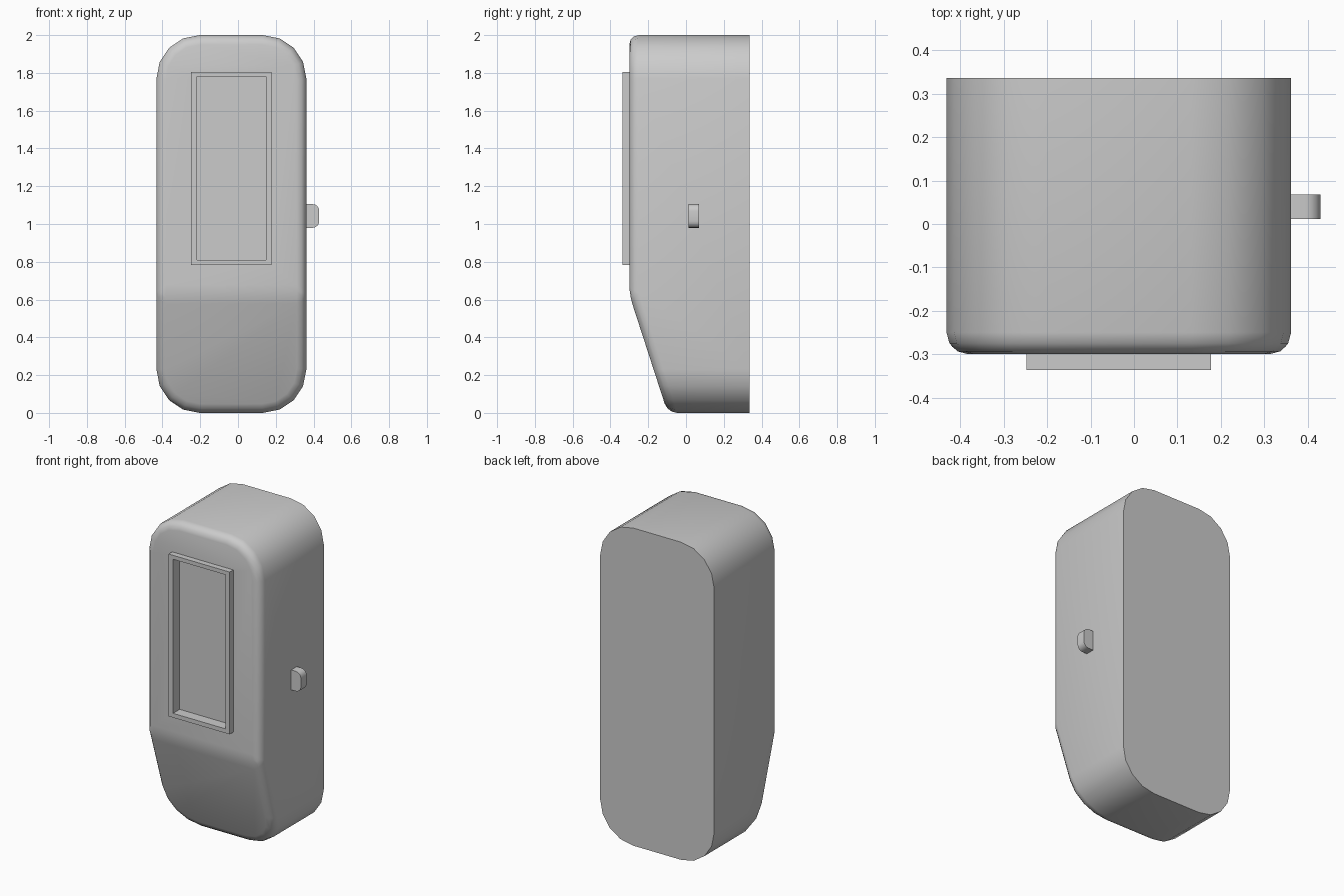
import bpy, bmesh, math
from mathutils import Vector

if "Cube" in bpy.data.objects:
    bpy.data.objects.remove(bpy.data.objects["Cube"], do_unlink=True)

grey = bpy.data.materials.new("plain_grey")
grey.use_nodes = True
colour = (0.6, 0.6, 0.6, 1)
grey.diffuse_color = colour
grey.node_tree.nodes["Principled BSDF"].inputs["Base Color"].default_value = colour


def finish(name, bm, smooth=True):
    bmesh.ops.recalc_face_normals(bm, faces=bm.faces[:])
    mesh = bpy.data.meshes.new(name)
    bm.to_mesh(mesh)
    bm.free()
    mesh.materials.append(grey)
    obj = bpy.data.objects.new(name, mesh)
    bpy.context.collection.objects.link(obj)
    bpy.ops.object.select_all(action='DESELECT')
    obj.select_set(True)
    bpy.context.view_layer.objects.active = obj
    if smooth:
        bpy.ops.object.shade_smooth_by_angle(angle=math.radians(35))
    return obj


def prism(points, offset):
    """Extrude a closed outline along an offset."""
    bm = bmesh.new()
    face = bm.faces.new([bm.verts.new(p) for p in points])
    ext = bmesh.ops.extrude_face_region(bm, geom=[face])["geom"]
    bmesh.ops.translate(bm, vec=offset, verts=[v for v in ext if isinstance(v, bmesh.types.BMVert)])
    bmesh.ops.recalc_face_normals(bm, faces=bm.faces[:])
    return bm


def direction(edge):
    return (edge.verts[1].co - edge.verts[0].co).normalized()


def box(x0, x1, y0, y1, z0, z1):
    return prism([(x0, y0, z0), (x1, y0, z0), (x1, y0, z1), (x0, y0, z1)], (0, y1 - y0, 0))


# Body: side profile with a sloping chin, rounded corners, softened front rim
LEFT, RIGHT, BACK, FRONT = -0.432, 0.362, 0.337, -0.3
profile = [(BACK, 0), (-0.097, 0), (FRONT, 0.626), (FRONT, 2), (BACK, 2)]
bm = prism([(LEFT, y, z) for y, z in profile], (RIGHT - LEFT, 0, 0))
corners = [e for e in bm.edges if abs(direction(e).y) > 0.99]
bmesh.ops.bevel(bm, geom=corners, offset=0.23, segments=4, profile=0.5, affect='EDGES')
bm.normal_update()
front_faces = {f for f in bm.faces if f.normal.y < -0.5}
rim = [e for e in bm.edges if any(f in front_faces for f in e.link_faces)]
bmesh.ops.bevel(bm, geom=rim, offset=0.05, segments=3, profile=0.5, affect='EDGES')
body = finish("body", bm, smooth=False)

# Window recess cut into the body
cutter = finish("recess_cutter", box(-0.217, 0.148, -0.4, -0.27, 0.81, 1.78), smooth=False)
cutter.hide_render = True
cut = body.modifiers.new("recess", 'BOOLEAN')
cut.operation, cut.solver, cut.object = 'DIFFERENCE', 'EXACT', cutter
bpy.ops.object.select_all(action='DESELECT')
body.select_set(True)
bpy.context.view_layer.objects.active = body
bpy.ops.object.modifier_apply(modifier=cut.name)
bpy.data.objects.remove(cutter, do_unlink=True)
bpy.ops.object.shade_smooth_by_angle(angle=math.radians(35))

# Raised window frame
bm = bmesh.new()
loops = []
for y in (-0.336, FRONT):
    for x0, x1, z0, z1 in ((-0.248, 0.177, 0.783, 1.805), (-0.217, 0.148, 0.81, 1.78)):
        loops.append([bm.verts.new(p) for p in ((x0, y, z0), (x1, y, z0), (x1, y, z1), (x0, y, z1))])
for a, b in ((0, 1), (1, 3), (3, 2), (2, 0)):
    for i in range(4):
        j = (i + 1) % 4
        bm.faces.new((loops[a][i], loops[a][j], loops[b][j], loops[b][i]))
finish("window_frame", bm, smooth=False)

# Side knob with rounded outer end
bm = box(0.35, 0.43, 0.012, 0.068, 0.98, 1.105)
ends = [e for e in bm.edges if abs(direction(e).y) > 0.99 and e.verts[0].co.x > 0.4]
bmesh.ops.bevel(bm, geom=ends, offset=0.035, segments=4, profile=0.5, affect='EDGES')
finish("side_knob", bm)
